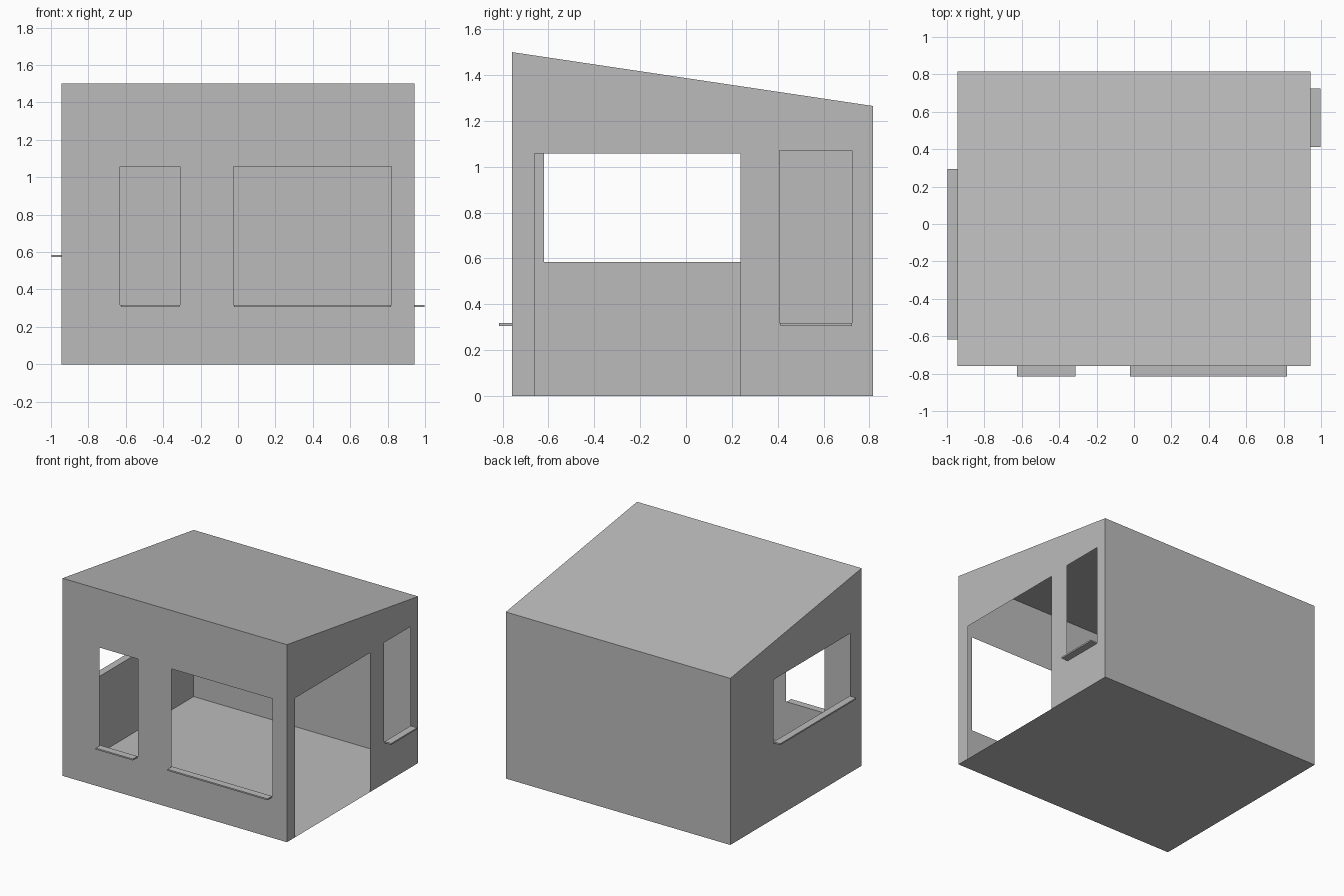
import bpy, bmesh
from mathutils import Vector

cube = bpy.data.objects.get("Cube")
if cube:
    bpy.data.objects.remove(cube, do_unlink=True)

grey = bpy.data.materials.new("plain grey")
grey.use_nodes = True
color = (0.5, 0.5, 0.5, 1)
grey.diffuse_color = color
grey.node_tree.nodes["Principled BSDF"].inputs["Base Color"].default_value = color

# Overall shell
X, FRONT, BACK = 0.943, -0.76, 0.815
TALL, LOW = 1.5, 1.265
SILL_DEPTH, SILL_THICK = 0.055, 0.011


def finish(name, bm):
    mesh = bpy.data.meshes.new(name)
    bm.to_mesh(mesh)
    bm.free()
    mesh.materials.append(grey)
    bpy.context.collection.objects.link(bpy.data.objects.new(name, mesh))


def rect(a0, a1, b0, b1):
    return [(a0, b0), (a1, b0), (a1, b1), (a0, b1)]


def panel(name, place, normal, *loops):
    """Thin sheet from an outline followed by any hole outlines."""
    normal = Vector(normal)
    bm = bmesh.new()
    for loop in loops:
        verts = [bm.verts.new(place(a, b)) for a, b in loop]
        for i, v in enumerate(verts):
            bm.edges.new((verts[i - 1], v))
    bmesh.ops.triangle_fill(bm, edges=bm.edges[:], use_beauty=True, normal=normal)
    bm.normal_update()
    for f in bm.faces:
        if f.normal.dot(normal) < 0:
            f.normal_flip()
    finish(name, bm)


def sill(name, place, outward, a0, a1, top):
    """Thin ledge running under an opening and sticking outward."""
    bm = bmesh.new()
    bmesh.ops.create_cube(bm, size=1)
    centre = Vector(place((a0 + a1) / 2, top - SILL_THICK / 2))
    centre += Vector(outward) * SILL_DEPTH / 2
    along = a1 - a0
    size = (SILL_DEPTH, along) if outward[0] else (along, SILL_DEPTH)
    for v in bm.verts:
        v.co = centre + v.co * Vector((*size, SILL_THICK))
    finish(name, bm)


def front(x, z):
    return (x, FRONT, z)


def back(x, z):
    return (x, BACK, z)


def left(y, z):
    return (X, y, z)


def right(y, z):
    return (-X, y, z)


def roof(x, y):
    return (x, y, TALL + (LOW - TALL) * (y - FRONT) / (BACK - FRONT))


def floor(x, y):
    return (x, y, 0)


side = [(FRONT, 0), (BACK, 0), (BACK, LOW), (FRONT, TALL)]
# The doorway reaches the floor, so it notches the wall outline
door_side = side[:1] + [(-0.66, 0), (-0.66, 1.057), (0.237, 1.057), (0.237, 0)] + side[1:]

# Walls, floor and sloping roof
panel("front_wall", front, (0, -1, 0), rect(-X, X, 0, TALL),
      rect(-0.63, -0.31, 0.317, 1.057), rect(-0.025, 0.82, 0.317, 1.057))
panel("back_wall", back, (0, 1, 0), rect(-X, X, 0, LOW))
panel("left_wall", left, (1, 0, 0), door_side, rect(0.407, 0.725, 0.317, 1.07))
panel("right_wall", right, (-1, 0, 0), side, rect(-0.62, 0.297, 0.585, 1.057))
panel("roof", roof, (0, 0, 1), rect(-X, X, FRONT, BACK))
panel("floor", floor, (0, 0, -1), rect(-X, X, FRONT, BACK))

# Window sills
sill("front_small_sill", front, (0, -1, 0), -0.625, -0.313, 0.317)
sill("front_wide_sill", front, (0, -1, 0), -0.022, 0.818, 0.317)
sill("left_sill", left, (1, 0, 0), 0.412, 0.725, 0.317)
sill("right_sill", right, (-1, 0, 0), -0.617, 0.295, 0.585)
